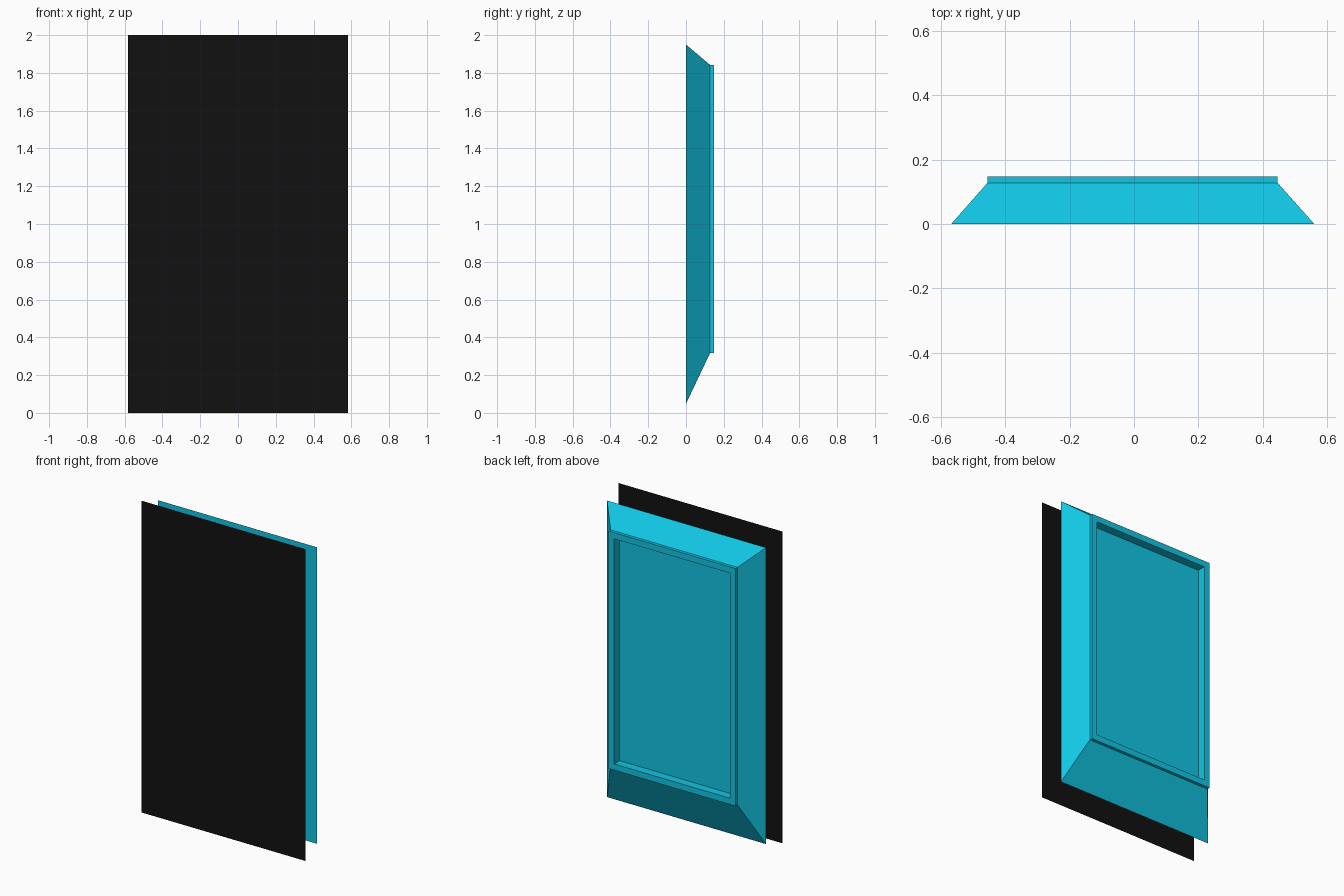
import bpy, bmesh

if "Cube" in bpy.data.objects:
    bpy.data.objects.remove(bpy.data.objects["Cube"])


def material(name, color):
    m = bpy.data.materials.new(name)
    m.diffuse_color = (*color, 1.0)
    m.use_nodes = True
    m.node_tree.nodes["Principled BSDF"].inputs["Base Color"].default_value = m.diffuse_color
    return m


def ring(bm, x0, x1, z0, z1, y):
    """Upright rectangle of four vertices at depth y."""
    return [bm.verts.new(p) for p in
            ((x0, y, z0), (x1, y, z0), (x1, y, z1), (x0, y, z1))]


def make_object(name, bm, mat):
    mesh = bpy.data.meshes.new(name)
    bm.to_mesh(mesh)
    bm.free()
    mesh.materials.append(mat)
    obj = bpy.data.objects.new(name, mesh)
    bpy.context.collection.objects.link(obj)
    return obj


black = material("black", (0.0055, 0.0055, 0.0055))
cyan = material("cyan", (0.006, 0.56, 0.77))

# Front screen: a single thin sheet floating ahead of the housing
bm = bmesh.new()
bm.faces.new(ring(bm, -0.583, 0.583, 0.0, 2.0, -0.148))
make_object("front_screen", bm, black)

# Housing: front face, sloped sides, straight lip, rim and recessed back panel
X0, X1, Z0, Z1 = -0.455, 0.446, 0.318, 1.842
RIM = 0.04
inner = (X0 + RIM, X1 - RIM, Z0 + RIM, Z1 - RIM)
sections = [
    (-0.568, 0.56, 0.048, 1.95, 0.0),
    (X0, X1, Z0, Z1, 0.128),
    (X0, X1, Z0, Z1, 0.148),
    (*inner, 0.148),
    (*inner, 0.093),
]
bm = bmesh.new()
rings = [ring(bm, *s) for s in sections]
for a, b in zip(rings, rings[1:]):
    for i in range(4):
        j = (i + 1) % 4
        bm.faces.new((a[i], a[j], b[j], b[i]))
bm.faces.new(rings[0])
bm.faces.new(rings[-1])
bmesh.ops.recalc_face_normals(bm, faces=bm.faces[:])
make_object("rear_housing", bm, cyan)
